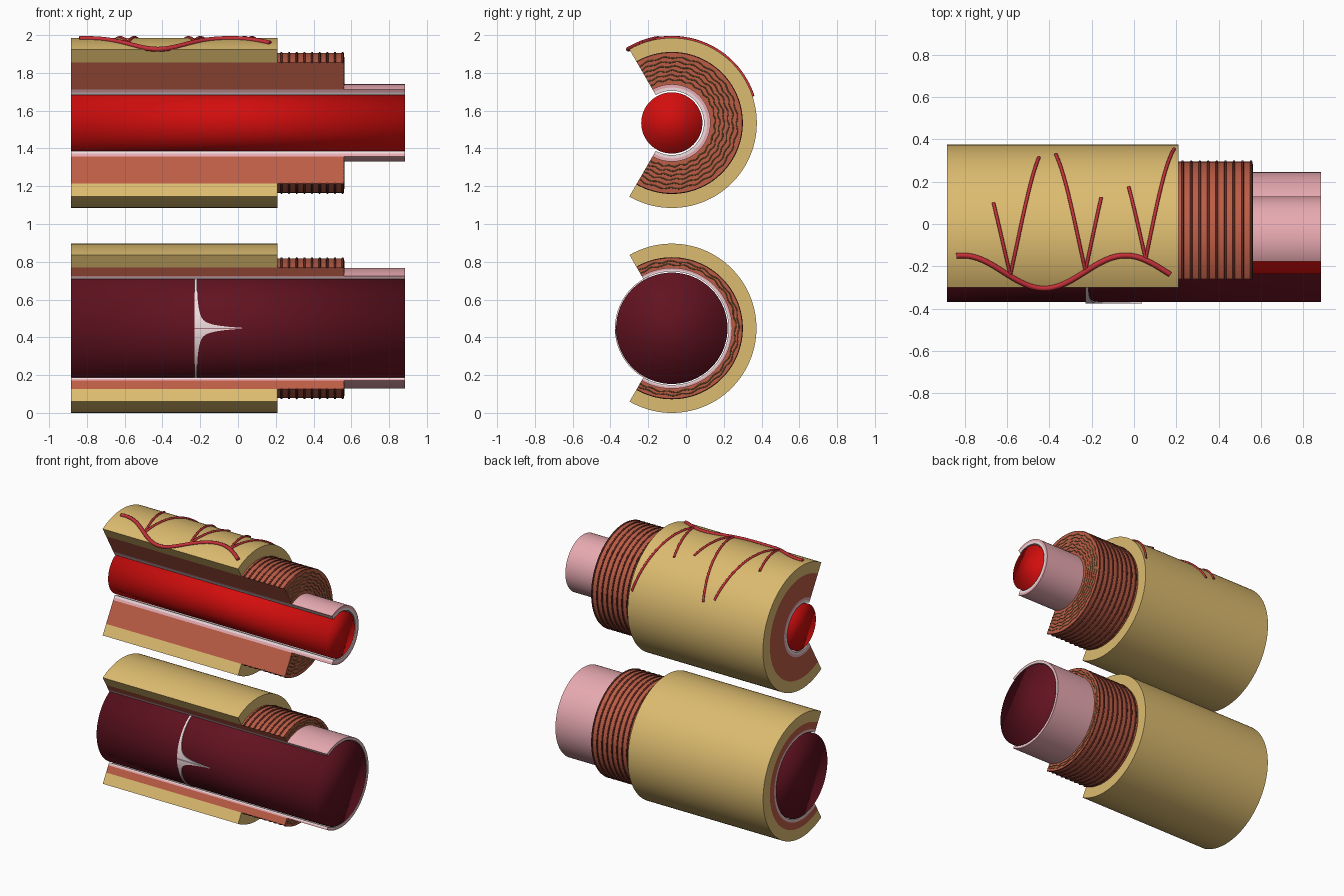
import bpy, bmesh
from math import sin, cos, pi, radians, asin, exp

if "Cube" in bpy.data.objects:
    bpy.data.objects.remove(bpy.data.objects["Cube"])

YC = -0.075                 # shared y of both vessel axes
X0, X_ADV, X_MED, X_END = -0.885, 0.21, 0.56, 0.885
HALF = radians(120)         # wall covers 240 degrees, open to the front


def mat(name, r, g, b):
    m = bpy.data.materials.new(name)
    m.diffuse_color = (r, g, b, 1)
    m.use_nodes = True
    m.node_tree.nodes["Principled BSDF"].inputs["Base Color"].default_value = m.diffuse_color
    return m


TAN = mat("outer_tan", 0.72, 0.50, 0.16)
BRICK = mat("muscle_brick", 0.50, 0.11, 0.06)
DARK = mat("fibre_dark", 0.13, 0.025, 0.018)
OLIVE = mat("elastic_olive", 0.20, 0.13, 0.04)
PINK = mat("inner_pink", 0.80, 0.40, 0.44)
PALE = mat("lining_pale", 0.88, 0.72, 0.74)
RED = mat("blood_red", 0.65, 0.004, 0.004)
WINE = mat("blood_wine", 0.12, 0.006, 0.014)
VESSEL = mat("small_vessel_red", 0.55, 0.03, 0.04)


def finish(name, bm, material, angle=radians(35)):
    bmesh.ops.recalc_face_normals(bm, faces=bm.faces[:])
    me = bpy.data.meshes.new(name)
    bm.to_mesh(me)
    bm.free()
    ob = bpy.data.objects.new(name, me)
    bpy.context.collection.objects.link(ob)
    me.materials.append(material)
    bpy.ops.object.select_all(action='DESELECT')
    ob.select_set(True)
    bpy.context.view_layer.objects.active = ob
    bpy.ops.object.shade_smooth_by_angle(angle=angle)
    return ob


def shell(name, zc, x0, x1, r_in, r_out, material, n=72):
    """Open tube wall: rectangular section swept through 240 degrees."""
    bm = bmesh.new()
    rows = []
    for i in range(n + 1):
        a = -HALF + 2 * HALF * i / n
        rows.append([bm.verts.new((x, YC + r * cos(a), zc + r * sin(a)))
                     for x, r in ((x0, r_in), (x1, r_in), (x1, r_out), (x0, r_out))])
    for p, q in zip(rows, rows[1:]):
        for k in range(4):
            bm.faces.new((p[k], p[(k + 1) % 4], q[(k + 1) % 4], q[k]))
    bm.faces.new(rows[0])
    bm.faces.new(rows[-1])
    return finish(name, bm, material)


def tubes(name, paths, radius, material):
    cu = bpy.data.curves.new(name, 'CURVE')
    cu.dimensions = '3D'
    cu.bevel_depth = radius
    cu.bevel_resolution = 2
    cu.use_fill_caps = True
    for pts in paths:
        sp = cu.splines.new('POLY')
        sp.points.add(len(pts) - 1)
        for p, co in zip(sp.points, pts):
            p.co = (*co, 1)
    cu.materials.append(material)
    ob = bpy.data.objects.new(name, cu)
    bpy.context.collection.objects.link(ob)
    return ob


def arc(zc, x, radius, n=72, wave=0.0, phase=0.0):
    pts = []
    for i in range(n + 1):
        a = -HALF + 2 * HALF * i / n
        r = radius + wave * sin(24 * a + phase)
        pts.append((x, YC + r * cos(a), zc + r * sin(a)))
    return pts


def blood(name, zc, radius, material):
    bm = bmesh.new()
    ends = [[bm.verts.new((x, YC + radius * cos(2 * pi * i / 64), zc + radius * sin(2 * pi * i / 64)))
             for i in range(64)] for x in (X0, X_END)]
    for i in range(64):
        j = (i + 1) % 64
        bm.faces.new((ends[0][i], ends[0][j], ends[1][j], ends[1][i]))
    for e in ends:
        bm.faces.new(e)
    finish(name, bm, material, pi)


def vessel(kind, zc, r_out, r_med, r_int, r_lin, r_blood, material, n_waves):
    shell(kind + "_outer_coat", zc, X0, X_ADV, r_med, r_out, TAN)
    shell(kind + "_muscle_coat", zc, X0, X_MED, r_int, r_med, BRICK)
    mid = r_lin + (r_int - r_lin) * 0.5
    shell(kind + "_inner_coat", zc, X0, X_END, mid, r_int, PINK)
    shell(kind + "_lining", zc, X0, X_END, r_lin, mid, PALE)
    blood(kind + "_blood", zc, r_blood, material)
    # muscle fibre hoops
    tubes(kind + "_muscle_hoops",
          [arc(zc, X_ADV + 0.02 + 0.0405 * i, r_med) for i in range(9)], 0.006, DARK)
    # wavy elastic fibres on the muscle end face
    step = (r_med - r_int) / (n_waves + 1)
    tubes(kind + "_elastic_fibres",
          [arc(zc, X_MED, r_int + step * (i + 1), 190, 0.004, i) for i in range(n_waves)],
          0.003, OLIVE)


ZA, ZV = 1.535, 0.448
vessel("artery", ZA, 0.45, 0.37, 0.205, 0.17, 0.162, RED, 6)
vessel("vein", ZV, 0.448, 0.37, 0.32, 0.30, 0.295, WINE, 2)


# small supply vessels lying on the artery
def on_artery(x, phi, r=0.453):
    return (x, YC + r * sin(phi), ZA + r * cos(phi))


def phi_of(y):
    return asin((y - YC) / 0.453)


main = []
for i in range(61):
    x = -0.84 + 1.01 * i / 60
    main.append(on_artery(x, phi_of(-0.227 + 0.078 * cos(2 * pi * (x + 0.81) / 0.77))))
tubes("supply_vessel_main", main and [main], 0.013, VESSEL)

twigs = []
for xs, ys, tips in ((-0.585, -0.24, ((-0.665, 0.10), (-0.45, 0.315))),
                     (-0.23, -0.22, ((-0.37, 0.33), (-0.155, 0.125))),
                     (0.055, -0.165, ((-0.025, 0.175), (0.19, 0.355)))):
    for xt, yt in tips:
        a, b = phi_of(ys), phi_of(yt)
        twigs.append([on_artery(xs + (xt - xs) * t / 16, a + (b - a) * t / 16) for t in range(17)])
tubes("supply_vessel_twigs", twigs, 0.008, VESSEL)


# vein valve: two mirrored leaflets tapering to a point downstream
for side, label in ((1, "upper"), (-1, "lower")):
    bm = bmesh.new()
    rows = []
    for i in range(41):
        t = (i / 40) ** 2
        a = radians(0.3 + 64.7 * t)
        h = 0.3 * sin(a)
        width = 0.012 + 0.06 * exp(-h / 0.06) + 0.225 * exp(-h / 0.012)
        rows.append([bm.verts.new((-0.23 + width * k / 6, YC - r * cos(a), ZV + side * r * sin(a)))
                     for r in (0.285, 0.301) for k in ((0, 1, 2, 3, 4, 5, 6) if r < 0.29 else (6, 5, 4, 3, 2, 1, 0))])
    for p, q in zip(rows, rows[1:]):
        for k in range(14):
            bm.faces.new((p[k], p[(k + 1) % 14], q[(k + 1) % 14], q[k]))
    bm.faces.new(rows[0])
    bm.faces.new(rows[-1])
    finish("valve_leaflet_" + label, bm, PALE)
